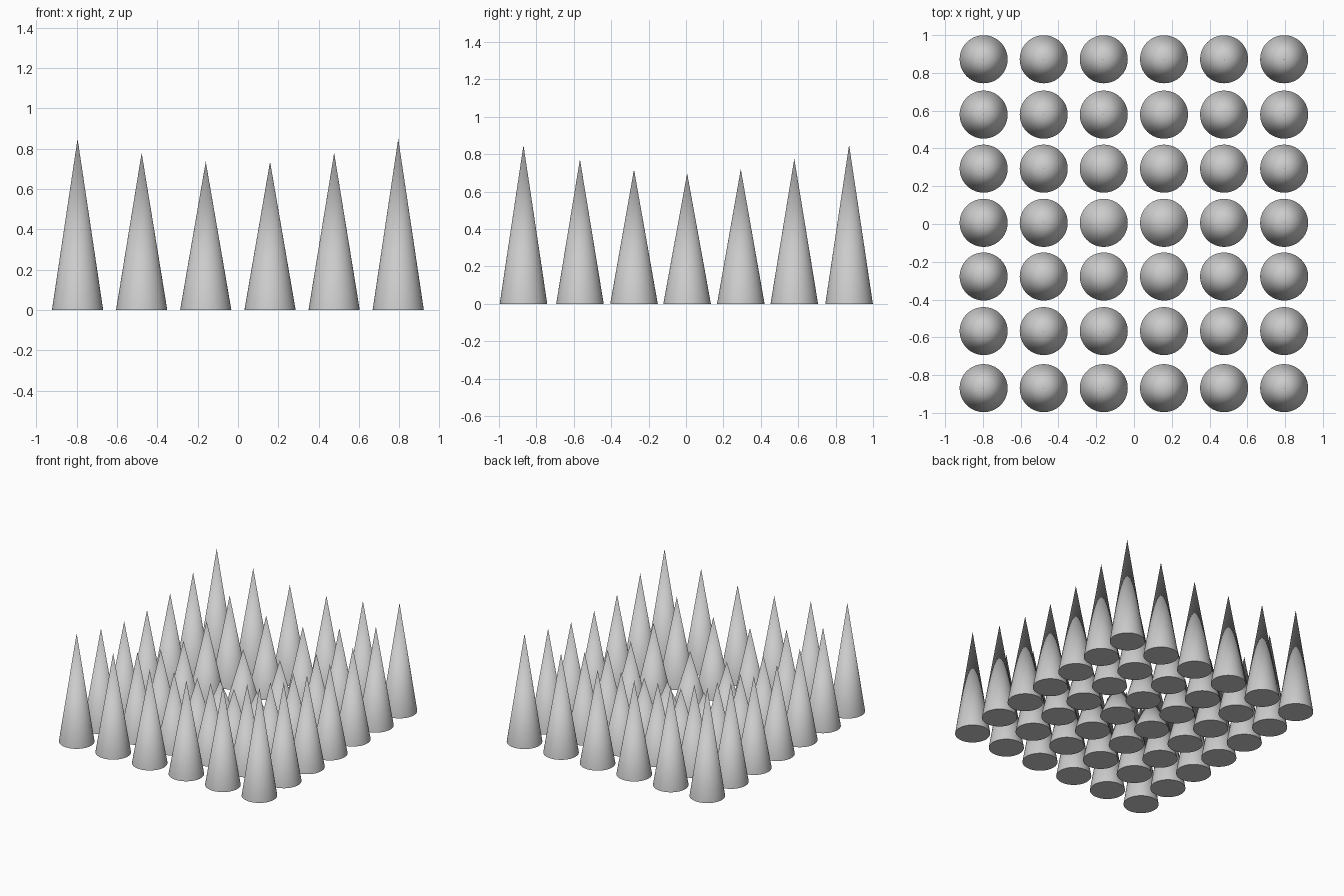
import bpy, math

if "Cube" in bpy.data.objects:
    bpy.data.objects.remove(bpy.data.objects["Cube"])

RADIUS = 0.127
columns = [-0.796, -0.478, -0.16, 0.159, 0.477, 0.795]
rows = [-0.869, -0.567, -0.278, 0.006, 0.293, 0.579, 0.872]


def cone(name, x, y, height):
    bpy.ops.mesh.primitive_cone_add(vertices=64, radius1=RADIUS, radius2=0,
                                    depth=height, location=(x, y, height / 2))
    bpy.context.object.name = name
    bpy.ops.object.shade_smooth_by_angle(angle=math.radians(30))


# Field of spikes, growing taller away from the centre
for j, y in enumerate(rows):
    for i, x in enumerate(columns):
        cone(f"spike_{j + 1}_{i + 1}", x, y, 0.782 * math.sqrt(math.hypot(x, y)))
